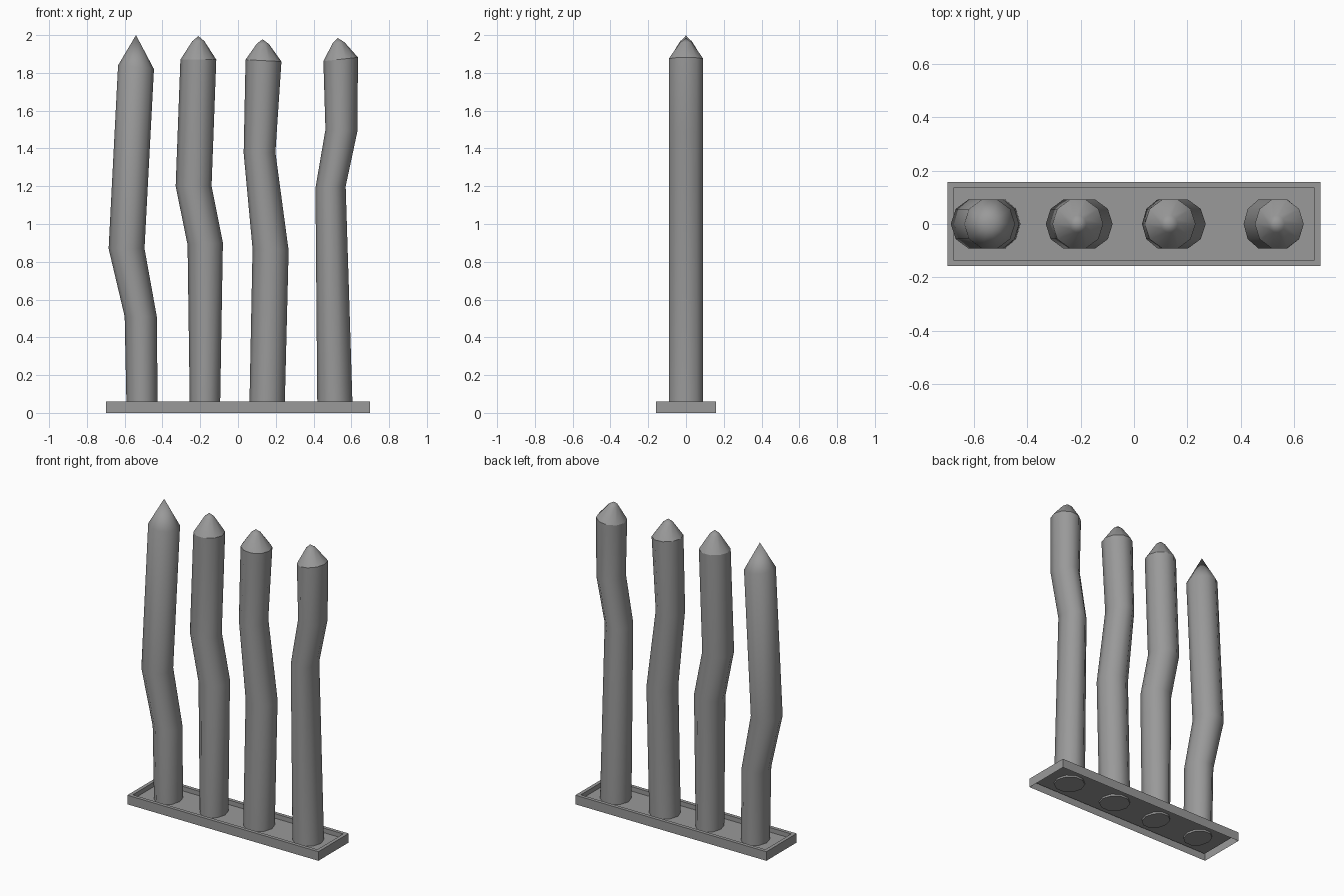
import bpy, bmesh
from math import cos, sin, pi

cube = bpy.data.objects.get("Cube")
if cube:
    bpy.data.objects.remove(cube, do_unlink=True)

grey = bpy.data.materials.new("plain_grey")
grey.use_nodes = True
GREY = (0.32, 0.32, 0.32, 1)
grey.diffuse_color = GREY
grey.node_tree.nodes["Principled BSDF"].inputs["Base Color"].default_value = GREY

SIDES = 10
RADIUS = 0.096
FLOOR = 0.03


def finish(bm, name):
    bmesh.ops.recalc_face_normals(bm, faces=bm.faces)
    mesh = bpy.data.meshes.new(name)
    bm.to_mesh(mesh)
    bm.free()
    mesh.materials.append(grey)
    obj = bpy.data.objects.new(name, mesh)
    bpy.context.collection.objects.link(obj)
    return obj


def ring(bm, left, right, scale=1.0):
    """Ten-sided ring between a left and a right (x, z) point."""
    (xl, zl), (xr, zr) = left, right
    verts = []
    for i in range(SIDES):
        a = 2 * pi * i / SIDES
        t = 0.5 + 0.5 * cos(a)
        verts.append(bm.verts.new((xl + (xr - xl) * t, RADIUS * scale * sin(a),
                                   zl + (zr - zl) * t)))
    return verts


def stake(name, outline, tip, rounded):
    """Bent post lofted through paired outline points, ending in a point."""
    bm = bmesh.new()
    rings = [ring(bm, l, r) for l, r in outline]
    shoulder = len(rings) - 1
    if rounded:
        # Narrow ring that blunts the point
        l, r = [tuple(p + (q - p) * f for p, q, f in zip(side, tip, (0.66, 0.78)))
                for side in outline[-1]]
        rings.append(ring(bm, l, r, 0.34))
    for low, high in zip(rings, rings[1:]):
        for i in range(SIDES):
            j = (i + 1) % SIDES
            bm.faces.new((low[i], low[j], high[j], high[i]))
    point = bm.verts.new((tip[0], 0, tip[1]))
    for i in range(SIDES):
        bm.faces.new((rings[-1][i], rings[-1][(i + 1) % SIDES], point))
    for face in bm.faces:
        face.smooth = True
    bm.faces.new(rings[0])
    # Sharp rims at the foot and, on blunt stakes, at the shoulder
    for sharp in [rings[0]] + ([rings[shoulder]] if rounded else []):
        for i in range(SIDES):
            bm.edges.get((sharp[i], sharp[(i + 1) % SIDES])).smooth = False
    return finish(bm, name)


# Base tray: open underneath, with a raised rim round a sunken floor
bm = bmesh.new()
bmesh.ops.create_cube(bm, size=1)
for v in bm.verts:
    v.co.x *= 1.396
    v.co.y *= 0.316
    v.co.z = 0.06 if v.co.z > 0 else 0
bm.normal_update()
top = next(f for f in bm.faces if f.normal.z > 0.9)
bottom = next(f for f in bm.faces if f.normal.z < -0.9)
bmesh.ops.inset_region(bm, faces=[top], thickness=0.033)
inner = bmesh.ops.extrude_face_region(bm, geom=[top])["geom"]
bmesh.ops.delete(bm, geom=[top], context='FACES_ONLY')
for v in inner:
    if isinstance(v, bmesh.types.BMVert):
        v.co.z = FLOOR
bmesh.ops.delete(bm, geom=[bottom], context='FACES_ONLY')
finish(bm, "base_tray")

# Bent stakes, from the model's right to its left
FOOT = FLOOR - 0.012
stake("stake_right_outer", [((-0.59, FOOT), (-0.425, FOOT)),
                            ((-0.60, 0.51), (-0.43, 0.51)),
                            ((-0.685, 0.87), (-0.495, 0.87)),
                            ((-0.635, 1.84), (-0.445, 1.82))], (-0.54, 2.0), False)
stake("stake_right_inner", [((-0.255, FOOT), (-0.095, FOOT)),
                            ((-0.267, 0.89), (-0.08, 0.90)),
                            ((-0.33, 1.20), (-0.14, 1.20)),
                            ((-0.305, 1.87), (-0.115, 1.87))], (-0.21, 1.995), True)
stake("stake_left_inner", [((0.06, FOOT), (0.247, FOOT)),
                           ((0.077, 0.87), (0.268, 0.86)),
                           ((0.03, 1.375), (0.198, 1.38)),
                           ((0.04, 1.87), (0.23, 1.86))], (0.13, 1.978), True)
stake("stake_left_outer", [((0.42, FOOT), (0.607, FOOT)),
                           ((0.41, 1.19), (0.57, 1.20)),
                           ((0.463, 1.50), (0.632, 1.49)),
                           ((0.452, 1.862), (0.635, 1.882))], (0.527, 1.985), True)
